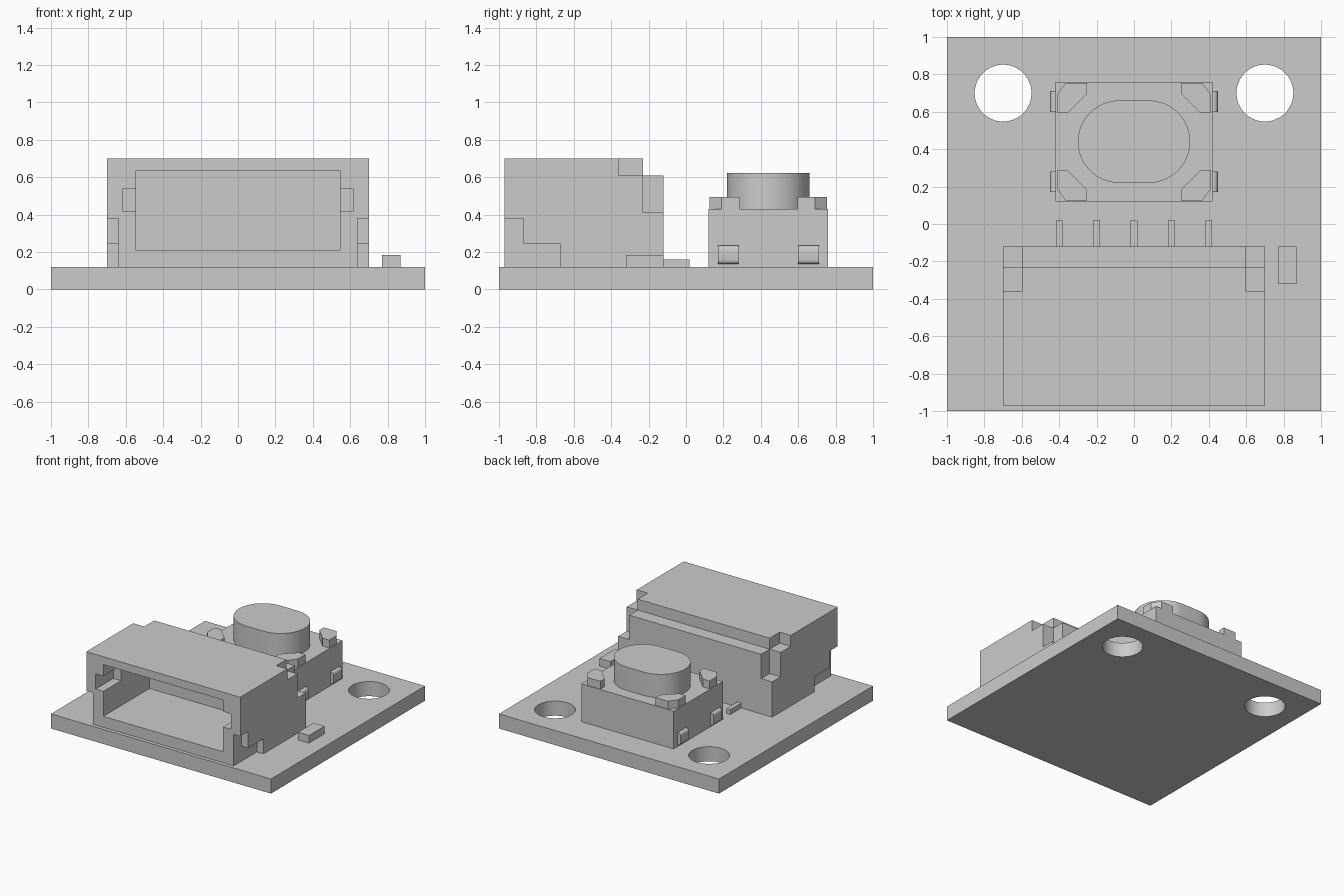
import bpy
import bmesh
from math import pi, cos, sin, radians

cube = bpy.data.objects.get("Cube")
if cube:
    bpy.data.objects.remove(cube, do_unlink=True)

GREY = (0.6, 0.6, 0.6, 1)
grey = bpy.data.materials.new("plain grey")
grey.use_nodes = True
grey.diffuse_color = GREY
grey.node_tree.nodes["Principled BSDF"].inputs["Base Color"].default_value = GREY


def prism(name, outline, z0, z1):
    """Extrude an outline in plan from z0 up to z1."""
    bm = bmesh.new()
    base = bm.faces.new([bm.verts.new((x, y, z0)) for x, y in outline])
    top = bmesh.ops.extrude_face_region(bm, geom=[base])["geom"]
    verts = [v for v in top if isinstance(v, bmesh.types.BMVert)]
    bmesh.ops.translate(bm, verts=verts, vec=(0, 0, z1 - z0))
    bmesh.ops.recalc_face_normals(bm, faces=bm.faces)
    mesh = bpy.data.meshes.new(name)
    bm.to_mesh(mesh)
    bm.free()
    mesh.materials.append(grey)
    obj = bpy.data.objects.new(name, mesh)
    bpy.context.collection.objects.link(obj)
    return obj


def box(name, x, y, z):
    x0, x1 = sorted(x)
    return prism(name, [(x0, y[0]), (x1, y[0]), (x1, y[1]), (x0, y[1])], *z)


def activate(obj):
    bpy.ops.object.select_all(action='DESELECT')
    obj.select_set(True)
    bpy.context.view_layer.objects.active = obj


def cut(obj, cutter):
    """Subtract a cutter and discard it."""
    mod = obj.modifiers.new("cut", 'BOOLEAN')
    mod.operation = 'DIFFERENCE'
    mod.solver = 'EXACT'
    mod.object = cutter
    activate(obj)
    bpy.ops.object.modifier_apply(modifier=mod.name)
    bpy.data.objects.remove(cutter, do_unlink=True)


def smooth(obj):
    activate(obj)
    bpy.ops.object.shade_smooth_by_angle(angle=radians(30))


def arc(cx, cy, r, start, end, n):
    return [(cx + r * cos(start + (end - start) * i / n),
             cy + r * sin(start + (end - start) * i / n)) for i in range(n + 1)]


# Circuit board with two mounting holes
board = box("circuit_board", (-1, 1), (-1, 1), (0, 0.12))
for s in (-1, 1):
    cut(board, prism("hole_cutter", arc(s * 0.7, 0.7, 0.152, 0, 2 * pi, 64)[:-1], -0.1, 0.3))
smooth(board)

# Connector housing: open socket at the front, stepped edge at the back
housing = box("connector_housing", (-0.7, 0.7), (-0.97, -0.12), (0.12, 0.7))
cut(housing, box("socket_cutter", (-0.545, 0.545), (-1.1, -0.37), (0.21, 0.635)))
cut(housing, box("rear_step_cutter", (-0.9, 0.9), (-0.23, 0), (0.61, 0.8)))
for s in (-1, 1):
    # socket side slots, rear corner steps, then the lower front recesses
    cut(housing, box("slot_cutter", (s * 0.5, s * 0.615), (-1.1, -0.74), (0.415, 0.54)))
    cut(housing, box("corner_cutter", (s * 0.6, s * 0.8), (-0.36, 0), (0.61, 0.8)))
    cut(housing, box("corner_cutter", (s * 0.6, s * 0.8), (-0.23, 0), (0.41, 0.65)))
    cut(housing, box("recess_cutter", (s * 0.64, s * 0.8), (-1.1, -0.67), (0, 0.243)))
    cut(housing, box("recess_cutter", (s * 0.64, s * 0.8), (-1.1, -0.87), (0.2, 0.378)))

# Solder pins behind the connector
for i in range(5):
    x = 0.2 * (i - 2)
    box(f"connector_pin_{i + 1}", (x - 0.018, x + 0.018), (-0.14, 0.02), (0.12, 0.16))

# Small surface component
box("small_chip", (0.77, 0.87), (-0.32, -0.12), (0.12, 0.183))

# Push button
MID = 0.44
box("button_body", (-0.42, 0.42), (0.12, 0.76), (0.12, 0.43))
cap = prism("button_cap",
            arc(0.08, MID, 0.22, -pi / 2, pi / 2, 32) + arc(-0.08, MID, 0.22, pi / 2, 1.5 * pi, 32),
            0.42, 0.622)
smooth(cap)

# Corner posts and side terminals of the button
POST = [(0.25, 0.315), (0.365, 0.315), (0.413, 0.25), (0.413, 0.155), (0.353, 0.155), (0.25, 0.258)]
for sx, side in ((-1, "right"), (1, "left")):
    for sy, end in ((-1, "front"), (1, "back")):
        prism(f"button_post_{end}_{side}", [(sx * x, MID + sy * y) for x, y in POST], 0.42, 0.495)
        y = MID + sy * 0.215
        lead = box(f"button_terminal_{end}_{side}", (sx * 0.41, sx * 0.448),
                   (y - 0.055, y + 0.055), (0.135, 0.235))
        bm = bmesh.new()
        bm.from_mesh(lead.data)
        outer = [e for e in bm.edges
                 if all(abs(v.co.x) > 0.44 for v in e.verts)
                 and abs(e.verts[0].co.z - e.verts[1].co.z) < 0.01]
        bmesh.ops.bevel(bm, geom=outer, offset=0.022, segments=4, profile=0.5, affect='EDGES')
        bm.to_mesh(lead.data)
        bm.free()
        smooth(lead)
